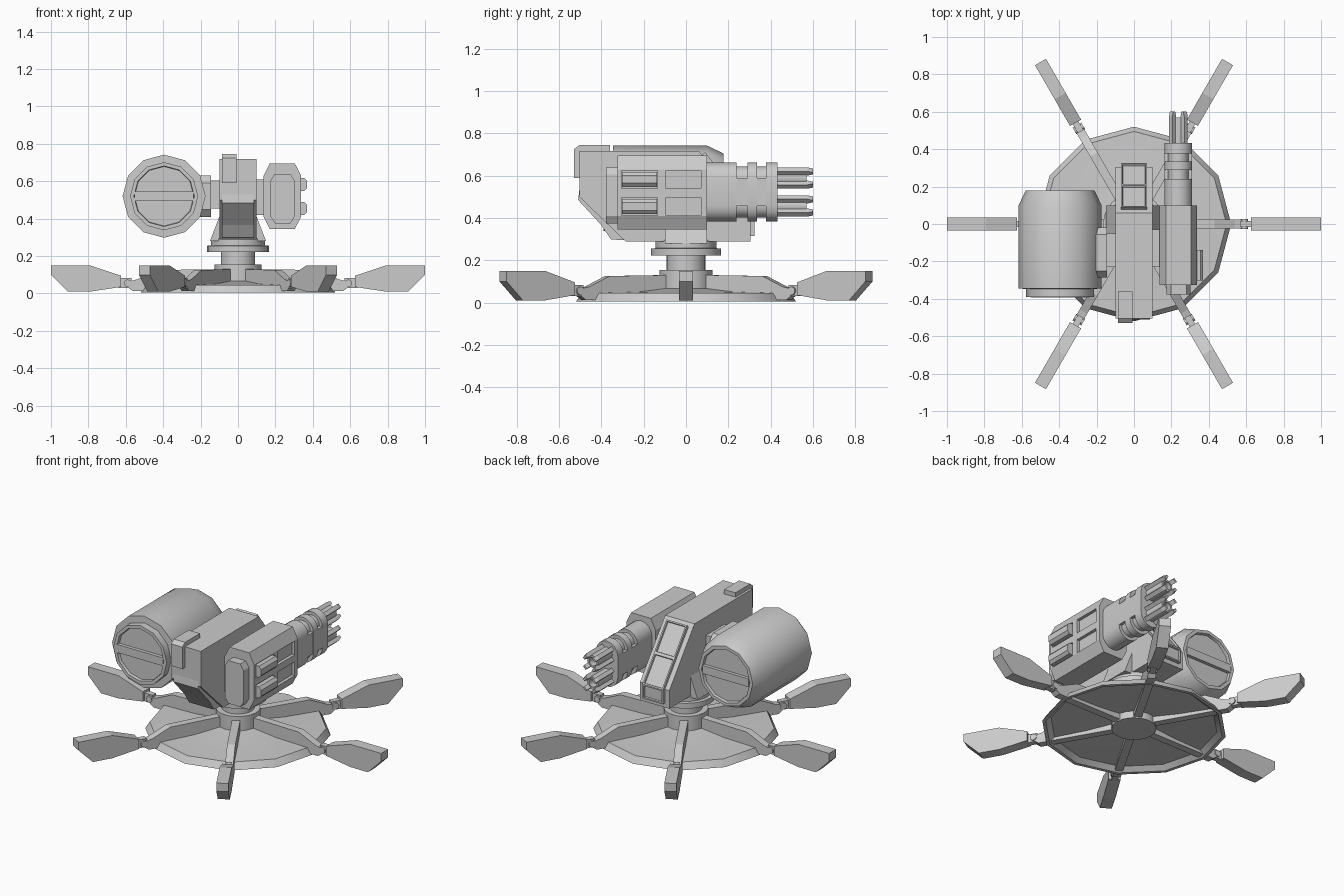
import bpy, bmesh
from math import cos, sin, pi, radians
from mathutils import Matrix, Vector

cube = bpy.data.objects.get("Cube")
if cube:
    bpy.data.objects.remove(cube, do_unlink=True)

grey = bpy.data.materials.new("light grey")
grey.use_nodes = True
grey.diffuse_color = (0.6, 0.6, 0.6, 1)
grey.node_tree.nodes["Principled BSDF"].inputs["Base Color"].default_value = (0.6, 0.6, 0.6, 1)


def place(axis, u, v, h):
    return Vector({"x": (h, u, v), "y": (u, h, v), "z": (u, v, h)}[axis])


def finish(name, bm, smooth=False, inset=None):
    bmesh.ops.recalc_face_normals(bm, faces=bm.faces)
    if inset:  # rule, rim width, depth
        rule, width, depth = inset
        bm.normal_update()
        faces = [f for f in bm.faces if rule(f)]
        bmesh.ops.inset_individual(bm, faces=faces, thickness=width, depth=0)
        bmesh.ops.inset_individual(bm, faces=faces, thickness=0.003, depth=-depth)
    mesh = bpy.data.meshes.new(name)
    bm.to_mesh(mesh)
    bm.free()
    mesh.materials.append(grey)
    obj = bpy.data.objects.new(name, mesh)
    bpy.context.collection.objects.link(obj)
    if smooth:
        bpy.ops.object.select_all(action="DESELECT")
        obj.select_set(True)
        bpy.context.view_layer.objects.active = obj
        bpy.ops.object.shade_smooth_by_angle(angle=radians(35))
    return obj


def prism(name, axis, pts, a, b, smooth=False, inset=None):
    """Extrude a flat outline along an axis from a to b."""
    bm = bmesh.new()
    lo = [bm.verts.new(place(axis, u, v, a)) for u, v in pts]
    hi = [bm.verts.new(place(axis, u, v, b)) for u, v in pts]
    bm.faces.new(lo)
    bm.faces.new(hi)
    for i in range(len(pts)):
        j = (i + 1) % len(pts)
        bm.faces.new((lo[i], lo[j], hi[j], hi[i]))
    return finish(name, bm, smooth, inset)


def box(name, x, y, z):
    return prism(name, "z", [(x[0], y[0]), (x[1], y[0]), (x[1], y[1]), (x[0], y[1])], *z)


def lathe(name, axis, centre, profile, segs=12, closed=False, smooth=True, inset=None):
    """Spin (radius, height) points; a closed profile makes a ring, otherwise ends are capped."""
    bm = bmesh.new()
    rings = [[bm.verts.new(place(axis, centre[0] + r * cos(2 * pi * i / segs),
                                 centre[1] + r * sin(2 * pi * i / segs), h))
              for i in range(segs)] for r, h in profile]
    pairs = list(zip(rings, rings[1:]))
    if closed:
        pairs.append((rings[-1], rings[0]))
    else:
        bm.faces.new(rings[0])
        bm.faces.new(rings[-1])
    for p, q in pairs:
        for i in range(segs):
            j = (i + 1) % segs
            bm.faces.new((p[i], p[j], q[j], q[i]))
    return finish(name, bm, smooth, inset)


# Base dish, a thin shell open underneath
lathe("base_dish", "z", (0, 0), [(0.52, 0.005), (0.495, 0.045), (0.28, 0.05), (0.1, 0.07),
                                 (0.1, 0.05), (0.28, 0.035), (0.47, 0.03), (0.50, 0.005)],
      closed=True)

# Central column and turning flange
lathe("hub", "z", (0, 0), [(0.125, 0.005), (0.125, 0.155)], 24)
lathe("column", "z", (0, 0), [(0.092, 0.15), (0.092, 0.23)], 24)
lathe("flange", "z", (0, 0), [(0.165, 0.222), (0.165, 0.255), (0.145, 0.257), (0.145, 0.295)], 24)
prism("yoke", "y", [(-0.15, 0.28), (0.15, 0.28), (0.1, 0.41), (-0.1, 0.41)], -0.1, 0.1)

# Six folding legs
ARM = [(0.1, 0.012), (0.56, 0.012), (0.585, 0.03), (0.585, 0.065), (0.54, 0.075),
       (0.43, 0.125), (0.1, 0.13)]
FOOT = [(0.625, 0.035), (0.79, 0.01), (0.91, 0.01), (1.0, 0.1), (1.0, 0.15),
        (0.79, 0.15), (0.625, 0.095)]
for k in range(6):
    parts = [prism("leg_arm", "y", ARM, -0.023, 0.023),
             box("leg_hinge", (0.57, 0.64), (-0.017, 0.017), (0.03, 0.082)),
             lathe("hinge_pin", "y", (0.59, 0.055), [(0.02, -0.027), (0.02, 0.027)]),
             prism("leg_foot", "y", FOOT, -0.034, 0.034)]
    for part in parts:
        part.data.transform(Matrix.Rotation(k * pi / 3, 4, "Z"))

# Turret body with sloped front underside and sloped rear
prism("turret_body", "x", [(-0.505, 0.718), (-0.505, 0.5), (-0.285, 0.288), (0.305, 0.288),
                           (0.305, 0.4), (0.06, 0.718)], -0.1, 0.1)
prism("rear_panel", "x", [(0.07, 0.69), (0.09, 0.712), (0.21, 0.554), (0.325, 0.403),
                          (0.325, 0.315), (0.29, 0.315), (0.29, 0.4)], -0.07, 0.07,
      inset=(lambda f: f.normal.y > 0.7 and f.calc_center_median().y > 0.12, 0.012, 0.01))
prism("front_under_panel", "x", [(-0.505, 0.53), (-0.51, 0.485), (-0.4, 0.365), (-0.355, 0.298),
                                 (-0.28, 0.295), (-0.28, 0.4)], -0.085, 0.085)
prism("top_sensor", "x", [(-0.53, 0.59), (-0.49, 0.59), (-0.49, 0.7), (-0.36, 0.7),
                          (-0.36, 0.745), (-0.505, 0.745), (-0.53, 0.725)], -0.085, -0.008)

# Drum on the right side, barred caps at both ends
DRUM = (-0.395, 0.52)
lathe("drum", "y", DRUM, [(0.182, -0.39), (0.182, -0.347), (0.222, -0.345),
                          (0.222, 0.1), (0.185, 0.178)],
      inset=(lambda f: len(f.verts) > 4, 0.02, 0.018))
for y in (-0.381, 0.168):
    box("drum_bar", (DRUM[0] - 0.158, DRUM[0] + 0.158), (y - 0.012, y + 0.012), (0.495, 0.545))
prism("drum_mount", "x", [(-0.285, 0.45), (-0.25, 0.41), (-0.055, 0.41), (-0.02, 0.45),
                          (-0.02, 0.59), (-0.055, 0.63), (-0.25, 0.63), (-0.285, 0.59)],
      -0.23, -0.145)
box("drum_axle", (-0.15, -0.09), (-0.23, -0.05), (0.455, 0.605))

# Gun housing on the left side
box("gun_axle", (0.09, 0.15), (-0.23, -0.03), (0.42, 0.61))


def chamfered(x0, x1, z0, z1, cx, cz):
    return [(x0 + cx, z0), (x1 - cx, z0), (x1, z0 + cz), (x1, z1 - cz),
            (x1 - cx, z1), (x0 + cx, z1), (x0, z1 - cz), (x0, z0 + cz)]


housing = prism("gun_housing", "y", chamfered(0.137, 0.337, 0.345, 0.695, 0.033, 0.065),
                -0.325, 0.1)
prism("gun_front_plate", "y", chamfered(0.175, 0.302, 0.375, 0.64, 0.022, 0.035), -0.378, -0.32)

# Recessed side panels, the front two filled by raised vents
for z0, z1 in ((0.412, 0.497), (0.54, 0.625)):
    for y0, y1 in ((-0.305, -0.135), (-0.095, 0.07)):
        cutter = box("panel_cutter", (0.318, 0.4), (y0, y1), (z0, z1))
        cutter.hide_render = True
        mod = housing.modifiers.new("panel", "BOOLEAN")
        mod.operation = "DIFFERENCE"
        mod.solver = "EXACT"
        mod.object = cutter
        bpy.context.view_layer.objects.active = housing
        bpy.ops.object.modifier_apply(modifier=mod.name)
        bpy.data.objects.remove(cutter, do_unlink=True)
    mid = (z0 + z1) / 2
    prism("side_vent", "y", [(0.31, mid - 0.035), (0.355, mid - 0.035), (0.37, mid - 0.018),
                             (0.37, mid + 0.018), (0.355, mid + 0.035), (0.31, mid + 0.035)],
          -0.302, -0.138)

# Twin barrel casing with grooves top and bottom
GX, LOW, HIGH = 0.237, 0.457, 0.589


def stadium(r, n=8):
    top = [(GX + r * cos(pi * i / n), HIGH + r * sin(pi * i / n)) for i in range(n + 1)]
    return top + [(2 * GX - x, LOW + HIGH - z) for x, z in top]


prism("casing_core", "y", stadium(0.054), 0.09, 0.425, smooth=True)
for y0, y1 in ((0.09, 0.24), (0.29, 0.335), (0.378, 0.432)):
    prism("casing_band", "y", stadium(0.074), y0, y1, smooth=True)
box("casing_strip", (GX - 0.073, GX + 0.073), (0.1, 0.43), (LOW, HIGH))

# Barrels: an open tube with four tapered prongs each
for z in (LOW, HIGH):
    lathe("barrel_tube", "y", (GX, z), [(0.038, 0.42), (0.038, 0.57), (0.025, 0.57), (0.025, 0.42)],
          closed=True)
    for k in range(4):
        prong = prism("barrel_prong", "x", [(0.42, 0.03), (0.575, 0.03), (0.602, 0.037),
                                            (0.602, 0.05), (0.575, 0.058), (0.42, 0.058)],
                      -0.013, 0.013)
        prong.data.transform(Matrix.Translation((GX, 0, z)) @ Matrix.Rotation(pi / 4 + k * pi / 2, 4, "Y"))
